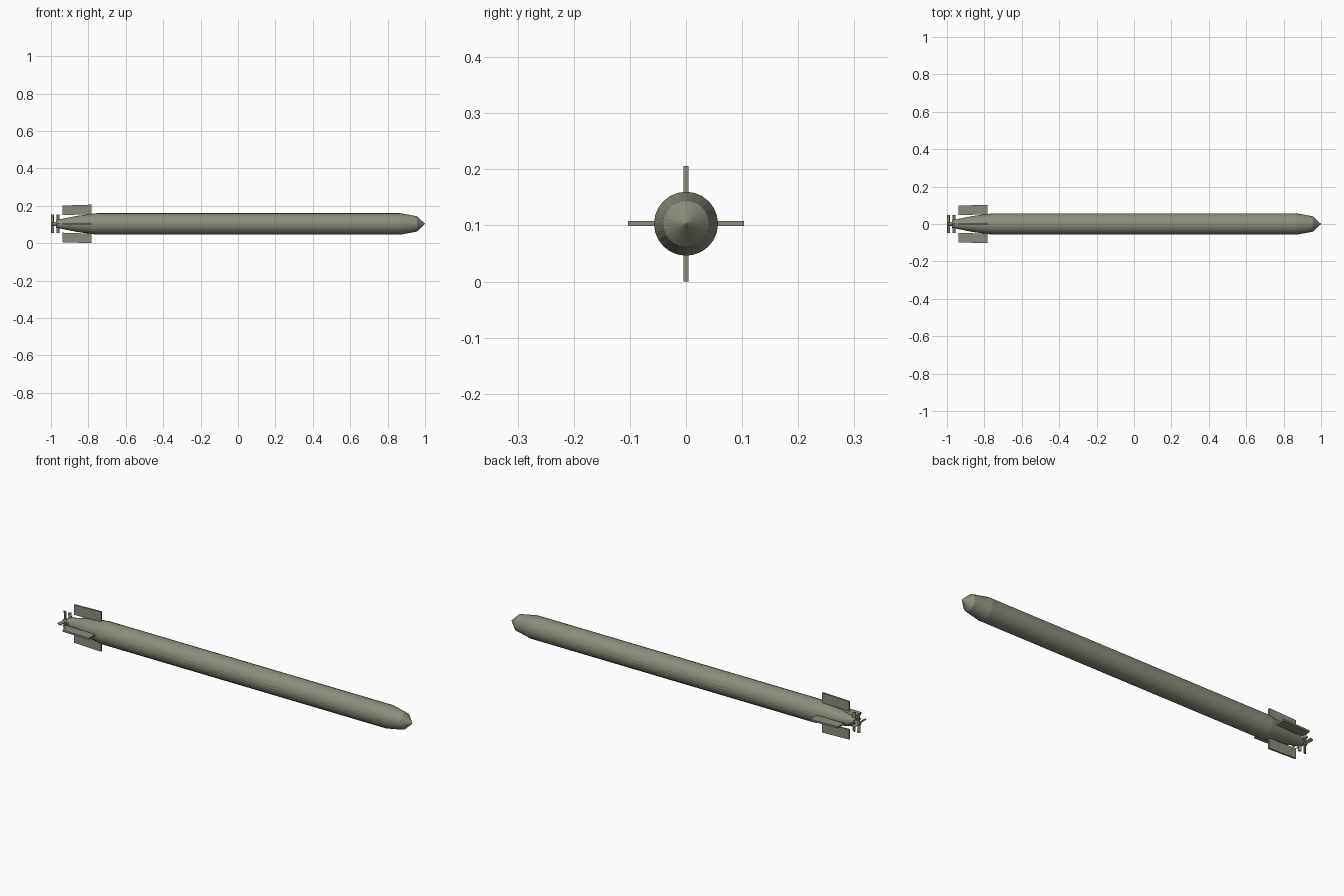
import bpy, bmesh, math
from mathutils import Matrix

if "Cube" in bpy.data.objects:
    bpy.data.objects.remove(bpy.data.objects["Cube"])

AXIS_Z = 0.103


def finish(name, bm, smooth=False):
    bmesh.ops.recalc_face_normals(bm, faces=bm.faces)
    me = bpy.data.meshes.new(name)
    bm.to_mesh(me)
    bm.free()
    ob = bpy.data.objects.new(name, me)
    ob.location.z = AXIS_Z
    bpy.context.collection.objects.link(ob)
    me.materials.append(paint)
    return ob


def lathe(name, profile, sides):
    """Revolve (x, radius) points around the long axis."""
    bm = bmesh.new()
    rings = []
    for x, r in profile:
        if r == 0:
            rings.append([bm.verts.new((x, 0, 0))] * sides)
        else:
            rings.append([bm.verts.new((x, r * math.cos(a), r * math.sin(a)))
                          for a in (2 * math.pi * i / sides for i in range(sides))])
    for a, b in zip(rings, rings[1:]):
        for i in range(sides):
            j = (i + 1) % sides
            bm.faces.new(list(dict.fromkeys((a[i], a[j], b[j], b[i]))))
    return finish(name, bm)


def plate(name, outline, thickness, angle, pitch=0):
    """Extrude an (x, radius) outline, pitch it, then turn it around the axis."""
    bm = bmesh.new()
    face = bm.faces.new([bm.verts.new((x, -thickness / 2, z)) for x, z in outline])
    ext = bmesh.ops.extrude_face_region(bm, geom=[face])["geom"]
    bmesh.ops.translate(bm, vec=(0, thickness, 0),
                        verts=[v for v in ext if isinstance(v, bmesh.types.BMVert)])
    cx = sum(x for x, z in outline) / len(outline)
    turn = (Matrix.Rotation(angle, 4, 'X') @ Matrix.Translation((cx, 0, 0))
            @ Matrix.Rotation(pitch, 4, 'Z') @ Matrix.Translation((-cx, 0, 0)))
    bmesh.ops.transform(bm, matrix=turn, verts=bm.verts)
    return finish(name, bm)


paint = bpy.data.materials.new("olive_grey")
paint.diffuse_color = (0.25, 0.27, 0.2, 1)
paint.use_nodes = True
paint.node_tree.nodes["Principled BSDF"].inputs["Base Color"].default_value = paint.diffuse_color

# Hull with blunt nose and tapered tail
lathe("hull", [(1.0, 0), (0.957, 0.041), (0.87, 0.057), (-0.757, 0.057),
               (-0.86, 0.043), (-0.972, 0.021), (-0.972, 0)], 24)

# Propeller shaft
lathe("propeller_shaft", [(-0.96, 0), (-0.96, 0.011), (-1.0, 0.009), (-1.0, 0)], 12)

# Four tail fins
fin = [(-0.938, 0.047), (-0.783, 0.052), (-0.783, 0.103), (-0.938, 0.098)]
for i in range(4):
    plate(f"tail_fin_{i + 1}", fin, 0.009, i * math.pi / 2)

# Two contra-rotating propellers
for label, x, pitch in (("front", -0.963, 0.5), ("rear", -0.991, -0.5)):
    blade = [(x - 0.007, 0.006), (x + 0.007, 0.006), (x + 0.008, 0.049), (x - 0.008, 0.049)]
    for i in range(4):
        plate(f"{label}_propeller_blade_{i + 1}", blade, 0.006, i * math.pi / 2, pitch)
